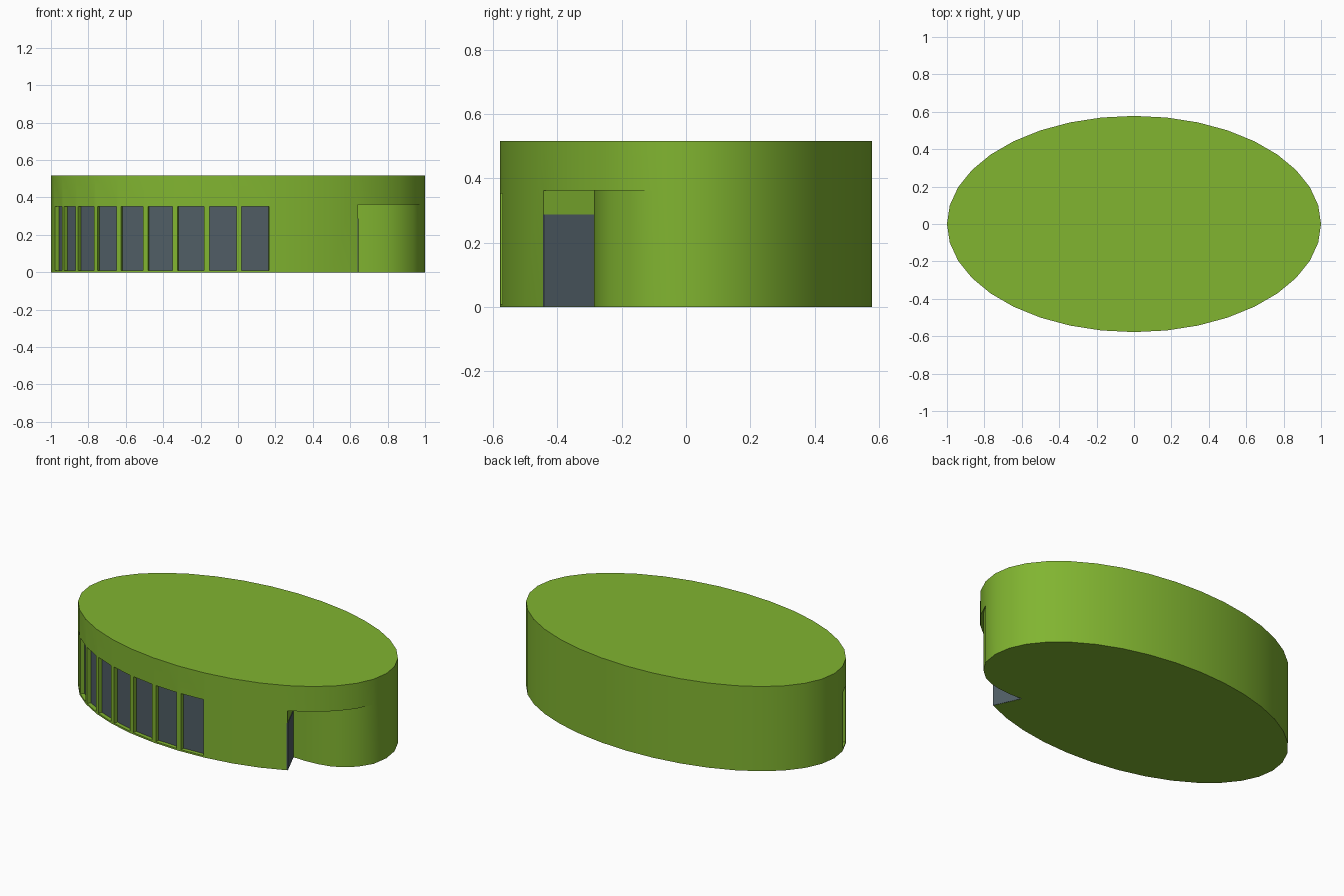
import bpy, bmesh, math
from mathutils import Vector

if "Cube" in bpy.data.objects:
    bpy.data.objects.remove(bpy.data.objects["Cube"])

A, B, H = 1.0, 0.578, 0.516      # ellipse half axes and building height
RECESS = 0.025


def material(name, rgb):
    m = bpy.data.materials.new(name)
    m.diffuse_color = (*rgb, 1)
    m.use_nodes = True
    m.node_tree.nodes["Principled BSDF"].inputs["Base Color"].default_value = m.diffuse_color
    return m


green = material("green_wall", (0.22, 0.46, 0.03))
glass = material("dark_glass", (0.08, 0.11, 0.13))


def rim(deg):
    a = math.radians(deg)
    return Vector((A * math.cos(a), B * math.sin(a)))


def add_prism(bm, outline, z0, z1):
    """Closed vertical prism over a 2D outline."""
    low = [bm.verts.new((p[0], p[1], z0)) for p in outline]
    top = [bm.verts.new((p[0], p[1], z1)) for p in outline]
    bm.faces.new(low[::-1])
    bm.faces.new(top)
    n = len(outline)
    for i in range(n):
        j = (i + 1) % n
        bm.faces.new((low[i], low[j], top[j], top[i]))


def prism_object(name, prisms, mat):
    bm = bmesh.new()
    for p in prisms:
        add_prism(bm, *p)
    bmesh.ops.recalc_face_normals(bm, faces=bm.faces[:])
    me = bpy.data.meshes.new(name)
    bm.to_mesh(me)
    bm.free()
    me.materials.append(mat)
    ob = bpy.data.objects.new(name, me)
    bpy.context.collection.objects.link(ob)
    return ob


def strip(p, q, outward, d0, d1):
    """Quad along p-q, spanning two distances along the outward direction."""
    return [p + outward * d0, q + outward * d0, q + outward * d1, p + outward * d1]


# window openings and panes, one per wall facet
openings, panes = [], []
for deg in range(-170, -80, 10):
    p, q = rim(deg), rim(deg + 10)
    t = (q - p).normalized()
    out = Vector((t.y, -t.x))
    l, r = p.lerp(q, 0.115), p.lerp(q, 0.95)
    openings.append((strip(l, r, out, -RECESS, 0.02), 0.01, 0.352))
    panes.append((strip(l, r, out, -RECESS - 0.005, -RECESS + 0.001), 0.01, 0.352))

# entrance notch: slanted door wall, then a curved wall back to the rim
corner, inner = rim(-50), Vector((0.57, -0.283))
curve = [(0.65, -0.286), (0.735, -0.28), (0.81, -0.263), (0.87, -0.235), (0.936, -0.178)]
notch = [corner + (corner - inner) * 0.5, inner, *curve, rim(-10), (1.1, -0.1), (1.1, -0.6)]
openings.append((notch, -0.1, 0.362))

# building body
body = prism_object("building_body", [([rim(d) for d in range(0, 360, 10)], 0, H)], green)
cutter = prism_object("opening_cutter", openings, green)
cutter.hide_render = True
mod = body.modifiers.new("openings", "BOOLEAN")
mod.operation = "DIFFERENCE"
mod.solver = "EXACT"
mod.object = cutter
bpy.context.view_layer.objects.active = body
body.select_set(True)
bpy.ops.object.modifier_apply(modifier=mod.name)
bpy.data.objects.remove(cutter)
bpy.ops.object.shade_smooth_by_angle(angle=math.radians(30))

# glazing
prism_object("window_panes", panes, glass)
t = (inner - corner).normalized()
face = Vector((t.y, -t.x))
prism_object("entrance_door", [(strip(corner, inner, face, -0.004, 0.003), 0.001, 0.287)], glass)
